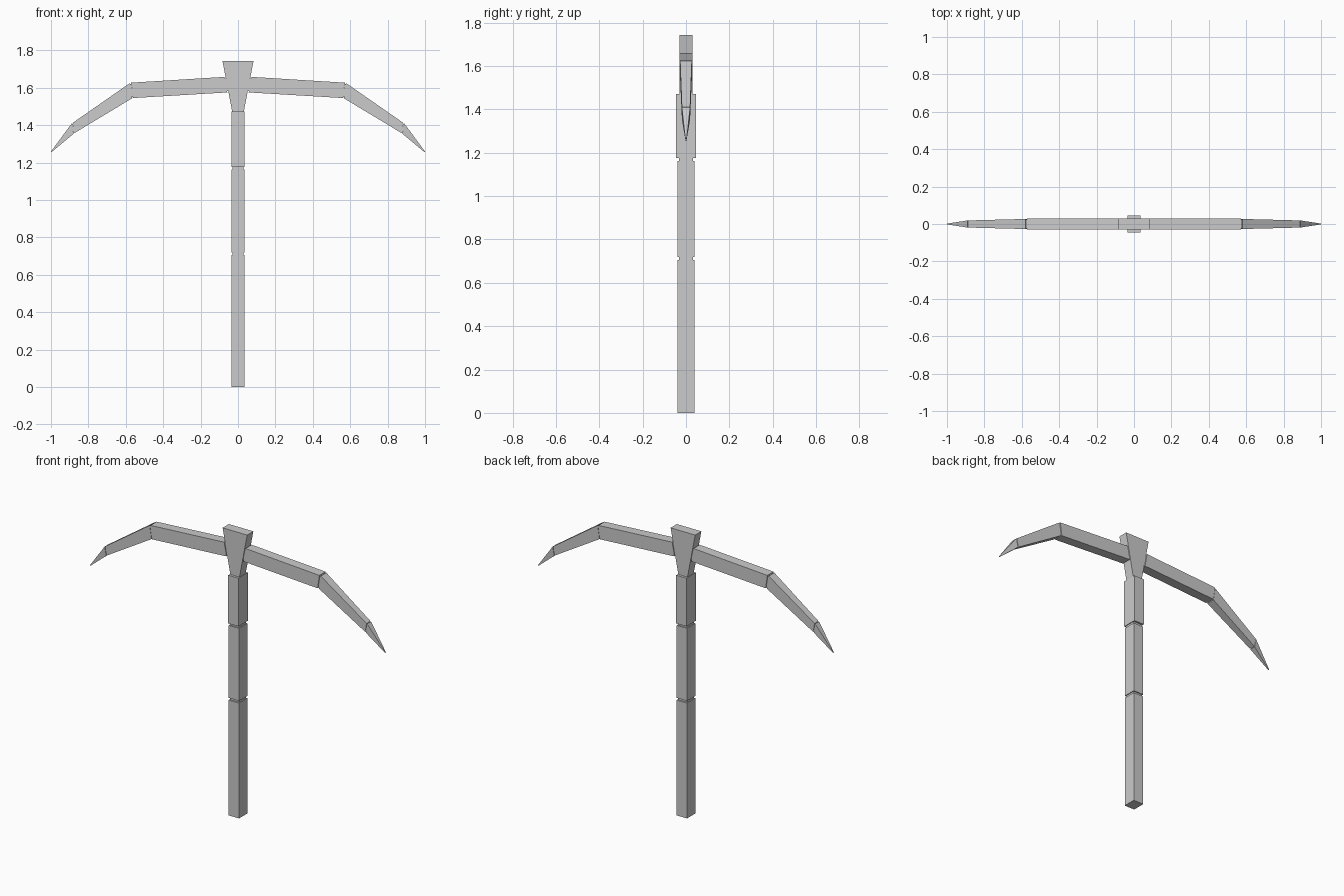
import bpy, bmesh

if "Cube" in bpy.data.objects:
    bpy.data.objects.remove(bpy.data.objects["Cube"])


def add_object(name, bm):
    bmesh.ops.recalc_face_normals(bm, faces=bm.faces)
    mesh = bpy.data.meshes.new(name)
    bm.to_mesh(mesh)
    bm.free()
    obj = bpy.data.objects.new(name, mesh)
    bpy.context.collection.objects.link(obj)
    return obj


def bar(name, a, b, mirror=False):
    """Four-sided bar between two end sections: (x1, z1, x2, z2, half depth)."""
    bm = bmesh.new()
    rings = []
    for x1, z1, x2, z2, d in (a, b):
        rings.append([bm.verts.new(p) for p in
                      ((x1, -d, z1), (x1, d, z1), (x2, d, z2), (x2, -d, z2))])
    for r in rings:
        bm.faces.new(r)
    for i in range(4):
        j = (i + 1) % 4
        bm.faces.new((rings[0][i], rings[0][j], rings[1][j], rings[1][i]))
    obj = add_object(name, bm)
    if mirror:
        mod = obj.modifiers.new("Mirror", "MIRROR")
        mod.use_mirror_merge = False
    return obj


def post(name, z0, z1, w0, w1, d):
    """Upright bar centred on the handle axis."""
    return bar(name, (-w0, z0, w0, z0, d), (-w1, z1, w1, z1, d))


# Handle: three grips separated by narrow recessed necks
post("lower_handle", 0, 0.706, 0.035, 0.035, 0.04)
post("lower_neck", 0.706, 0.719, 0.030, 0.030, 0.033)
post("middle_handle", 0.719, 1.163, 0.035, 0.035, 0.04)
post("upper_neck", 1.163, 1.177, 0.030, 0.030, 0.033)
post("upper_handle", 1.177, 1.472, 0.035, 0.035, 0.045)

# Wedge holding the head
post("head_wedge", 1.472, 1.743, 0.031, 0.083, 0.03)

# Pick arms, mirrored to the other side, with recessed joints
bar("arm_root_joint", (0.063, 1.65, 0.050, 1.583, 0.025),
    (0.074, 1.65, 0.060, 1.583, 0.025), True)
bar("inner_arm", (0.072, 1.658, 0.057, 1.575, 0.03),
    (0.572, 1.627, 0.560, 1.545, 0.03), True)
bar("arm_elbow_joint", (0.572, 1.622, 0.560, 1.55, 0.025),
    (0.579, 1.618, 0.567, 1.548, 0.025), True)
bar("outer_arm", (0.579, 1.624, 0.567, 1.543, 0.027),
    (0.884, 1.412, 0.874, 1.358, 0.019), True)
bar("tip_joint", (0.884, 1.408, 0.874, 1.361, 0.016),
    (0.889, 1.404, 0.879, 1.358, 0.016), True)
bar("pick_tip", (0.889, 1.409, 0.879, 1.354, 0.019),
    (1.0, 1.259, 0.998, 1.255, 0.002), True)
